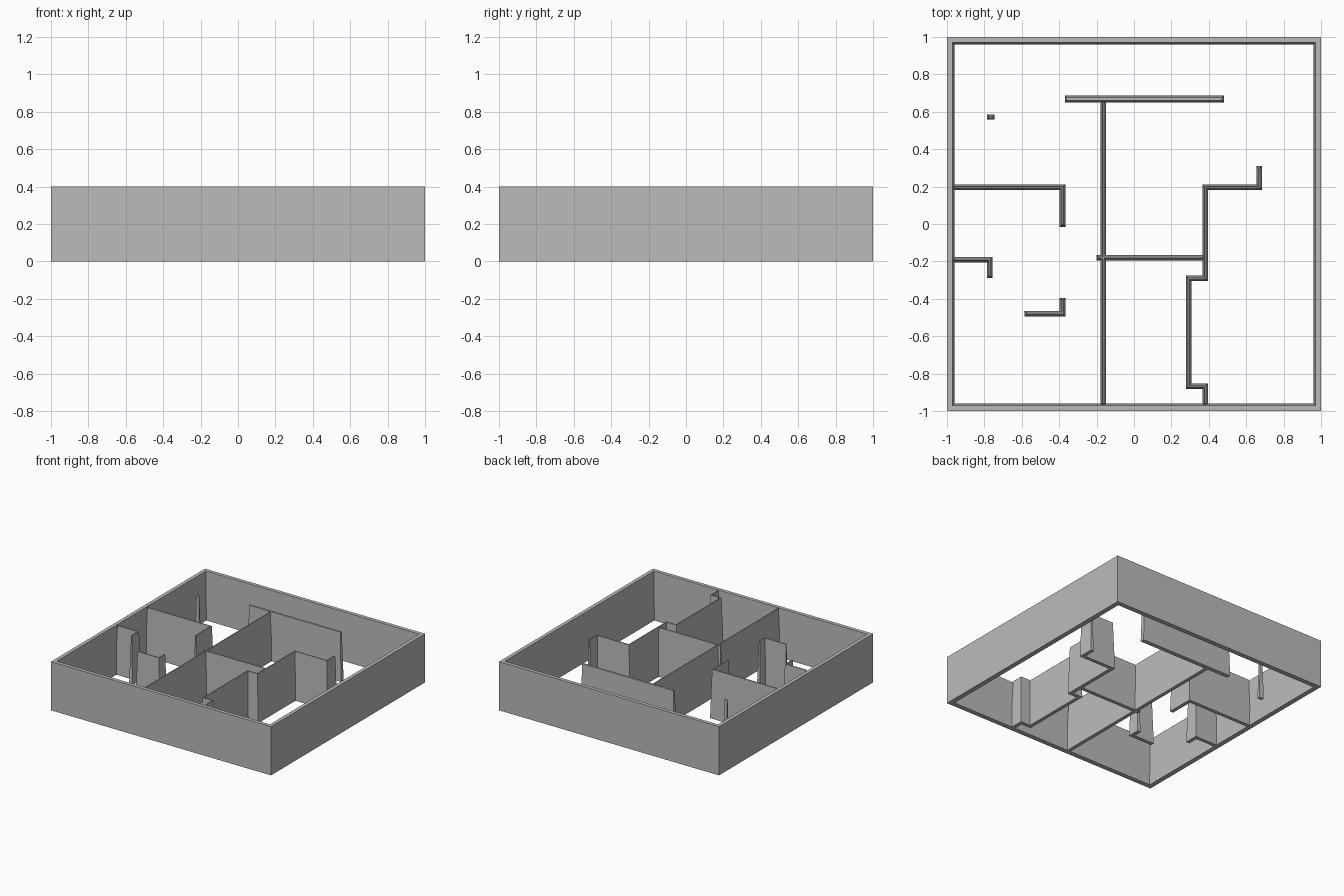
import bpy
import bmesh
from mathutils import Vector

HEIGHT = 0.4
cube = bpy.data.objects.get("Cube")
if cube:
    bpy.data.objects.remove(cube, do_unlink=True)

grey = bpy.data.materials.new("wall_grey")
grey.use_nodes = True
grey.diffuse_color = (0.5, 0.5, 0.5, 1)
grey.node_tree.nodes["Principled BSDF"].inputs["Base Color"].default_value = (0.5, 0.5, 0.5, 1)


def finish(name, bm):
    bmesh.ops.recalc_face_normals(bm, faces=bm.faces)
    mesh = bpy.data.meshes.new(name)
    bm.to_mesh(mesh)
    bm.free()
    mesh.materials.append(grey)
    bpy.context.collection.objects.link(bpy.data.objects.new(name, mesh))


def bridge(bm, a, b):
    for i in range(len(a)):
        j = (i + 1) % len(a)
        bm.faces.new((a[i], a[j], b[j], b[i]))


def outline(points, half, trim):
    """Mitred outline around a path, with the ends shortened by trim."""
    pts = [Vector(p) for p in points]
    pts[0] += (pts[1] - pts[0]).normalized() * trim
    pts[-1] += (pts[-2] - pts[-1]).normalized() * trim
    left, right = [], []
    for i, p in enumerate(pts):
        dirs = [(pts[k + 1] - pts[k]).normalized()
                for k in (i - 1, i) if 0 <= k < len(pts) - 1]
        normals = [Vector((-d.y, d.x)) for d in dirs]
        m = sum(normals, Vector((0, 0)))
        offset = m * (half / m.dot(normals[0]))
        left.append(p + offset)
        right.append(p - offset)
    return left + right[::-1]


def wall(name, points, bottom=0.015, top=0.004):
    """Wall along a path, thinner at the top."""
    bm = bmesh.new()
    low = [bm.verts.new((*p, 0)) for p in outline(points, bottom, 0)]
    high = [bm.verts.new((*p, HEIGHT)) for p in outline(points, top, bottom - top)]
    bridge(bm, low, high)
    n = len(points)
    for ring in (low, high):
        for i in range(n - 1):
            bm.faces.new((ring[i], ring[i + 1], ring[-2 - i], ring[-1 - i]))
    finish(name, bm)


# Outer frame: upright outside, slightly sloping inside
bm = bmesh.new()
rings = []
for r, z in ((1, 0), (1, HEIGHT), (0.97, HEIGHT), (0.96, 0)):
    rings.append([bm.verts.new((sx * r, sy * r, z))
                  for sx, sy in ((-1, -1), (1, -1), (1, 1), (-1, 1))])
for i in range(4):
    bridge(bm, rings[i], rings[(i + 1) % 4])
finish("outer_frame", bm)

# Inner partitions
wall("long_partition", [(-0.165, -0.97), (-0.165, 0.66)])
wall("back_screen", [(-0.37, 0.668), (0.48, 0.668)], 0.018, 0.008)
wall("cross_partition", [(-0.2, -0.18), (0.38, -0.18)])
wall("stepped_partition", [(0.38, -0.97), (0.38, -0.868), (0.292, -0.868),
                           (0.292, -0.29), (0.38, -0.29), (0.38, 0.197),
                           (0.67, 0.197), (0.67, 0.31)])
wall("left_back_partition", [(-0.97, 0.197), (-0.382, 0.197), (-0.382, -0.015)])
wall("left_front_partition", [(-0.97, -0.192), (-0.772, -0.192), (-0.772, -0.29)])
wall("corner_screen", [(-0.585, -0.48), (-0.382, -0.48), (-0.382, -0.395)])
wall("post", [(-0.785, 0.572), (-0.745, 0.572)], 0.013, 0.004)
